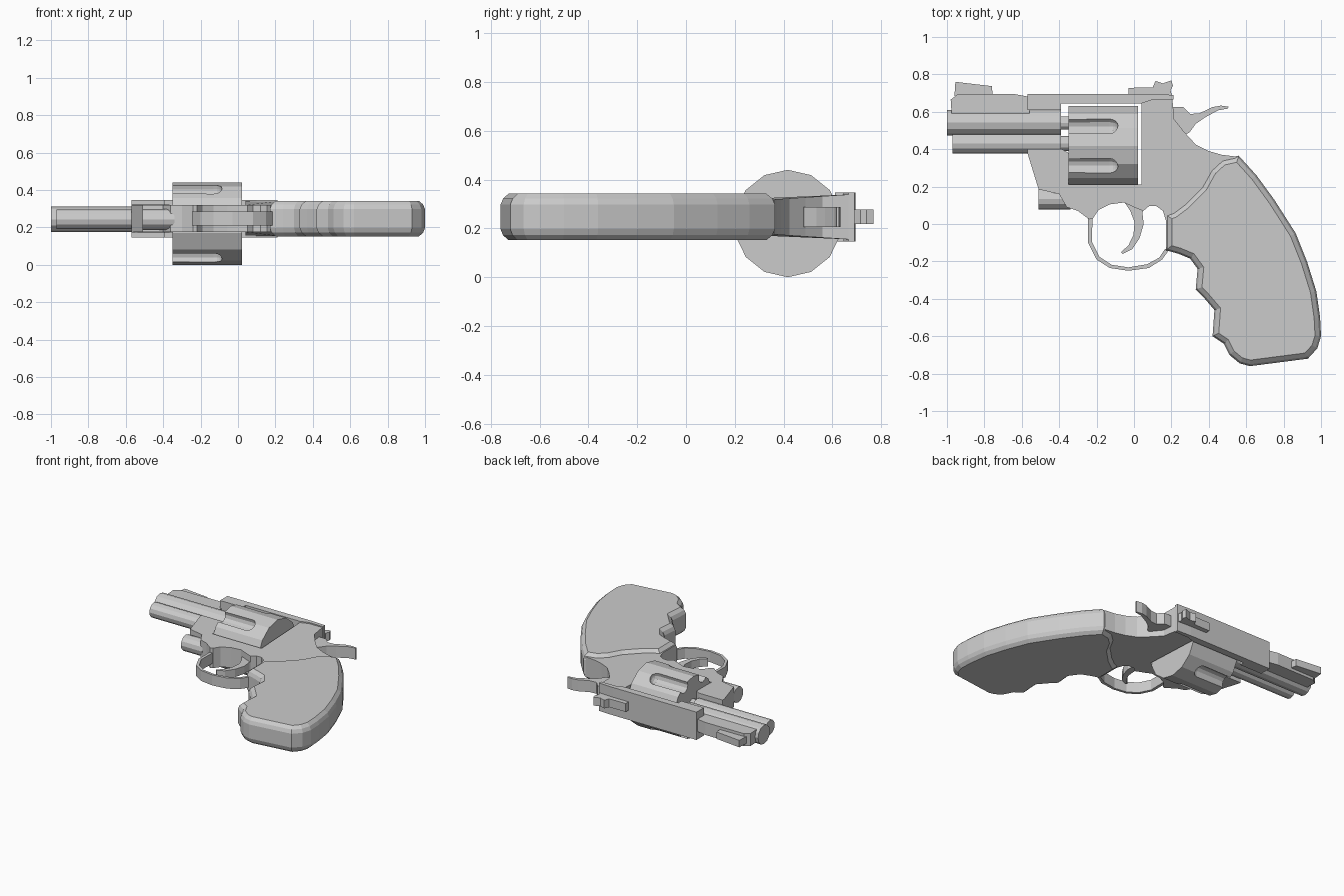
import bpy, bmesh
from math import sin, cos, pi
from mathutils import Matrix, Vector

ZC = 0.247  # mid-plane of the flat-lying gun


def finish(name, bm):
    bmesh.ops.recalc_face_normals(bm, faces=bm.faces)
    me = bpy.data.meshes.new(name)
    bm.to_mesh(me)
    bm.free()
    ob = bpy.data.objects.new(name, me)
    bpy.context.collection.objects.link(ob)
    return ob


def extrude(bm, coords, vec):
    face = bm.faces.new([bm.verts.new(c) for c in coords])
    new = bmesh.ops.extrude_face_region(bm, geom=[face])["geom"]
    bmesh.ops.translate(bm, vec=vec, verts=[v for v in new if isinstance(v, bmesh.types.BMVert)])
    bmesh.ops.recalc_face_normals(bm, faces=bm.faces)


def plate(name, pts, half, steps=(), taper=None):
    """Side profile extruded about the mid-plane; steps = (inset, rise) rounding the caps."""
    bm = bmesh.new()
    extrude(bm, [(x, y, ZC - half) for x, y in pts], (0, 0, 2 * half))
    for inset, rise in steps:
        bm.normal_update()
        for sign in (-1, 1):
            cap = max(bm.faces, key=lambda f: sign * f.calc_center_median().z)
            bmesh.ops.inset_region(bm, faces=[cap], thickness=inset, use_even_offset=True)
            for v in cap.verts:
                v.co.z += sign * rise
    if taper:
        for v in bm.verts:
            v.co.z = ZC + (v.co.z - ZC) * taper(v.co.y)
    return finish(name, bm)


def rod(name, x0, x1, y, z, r, n):
    bm = bmesh.new()
    ring = [(x0, y + r * sin(2 * pi * i / n), z + r * cos(2 * pi * i / n)) for i in range(n)]
    extrude(bm, ring, (x1 - x0, 0, 0))
    return finish(name, bm)


# barrel group
rod("barrel", -1.0, -0.39, 0.542, 0.243, 0.068, 12)
rod("ejector_shroud", -0.97, -0.39, 0.43, 0.243, 0.053, 12)
rod("barrel_throat", -0.40, -0.34, 0.54, 0.243, 0.036, 12)
rod("crane_pin", -0.40, -0.34, 0.43, 0.243, 0.04, 12)
rod("crane_hinge", -0.51, -0.34, 0.134, 0.243, 0.056, 12)
plate("barrel_rib", [(-0.975, 0.59), (-0.98, 0.665), (-0.945, 0.692), (-0.64, 0.695),
                     (-0.56, 0.68), (-0.56, 0.59)], 0.045)
plate("front_sight", [(-0.96, 0.685), (-0.955, 0.76), (-0.76, 0.737), (-0.755, 0.685)], 0.025)

# frame: widens toward the top strap
plate("frame", [
    (-0.57, 0.40), (-0.57, 0.38), (-0.51, 0.185), (-0.40, 0.16), (-0.36, 0.09), (-0.30, 0.07),
    (-0.24, 0.025), (-0.22, 0.03), (-0.19, 0.075), (-0.13, 0.105), (-0.055, 0.115), (0.0, 0.09),
    (0.05, 0.07), (0.08, 0.095), (0.12, 0.095), (0.155, 0.07), (0.17, 0.02), (0.17, -0.13),
    (0.28, -0.10), (0.40, 0.20), (0.55, 0.36), (0.47, 0.37), (0.40, 0.39), (0.33, 0.425),
    (0.27, 0.49), (0.215, 0.56), (0.205, 0.67), (0.04, 0.67), (0.04, 0.21), (-0.35, 0.21),
    (-0.35, 0.38), (-0.385, 0.40)], 0.072, taper=lambda y: 1 + max(0, y - 0.36) * 0.9)
plate("top_strap", [(-0.57, 0.61), (-0.57, 0.695), (0.10, 0.695), (0.21, 0.69), (0.21, 0.665),
                    (0.10, 0.665), (0.04, 0.645), (-0.39, 0.645), (-0.39, 0.61)], 0.10)
plate("rear_sight", [(-0.03, 0.68), (-0.03, 0.728), (0.10, 0.73), (0.115, 0.765), (0.155, 0.752),
                     (0.20, 0.768), (0.208, 0.74), (0.195, 0.715), (0.205, 0.68)], 0.03)

# trigger guard, trigger and hammer
plate("trigger_guard", [
    (-0.245, 0.035), (-0.245, -0.10), (-0.20, -0.19), (-0.13, -0.235), (-0.03, -0.25),
    (0.08, -0.235), (0.15, -0.19), (0.19, -0.135), (0.165, -0.135), (0.135, -0.18),
    (0.07, -0.215), (-0.03, -0.232), (-0.12, -0.218), (-0.185, -0.175), (-0.225, -0.095),
    (-0.222, 0.035)], 0.038)
plate("trigger", [
    (-0.06, 0.13), (-0.02, 0.07), (0.003, 0.01), (-0.003, -0.06), (-0.03, -0.115), (-0.07, -0.15),
    (-0.06, -0.16), (-0.01, -0.135), (0.03, -0.075), (0.052, 0.0), (0.045, 0.06), (0.07, 0.13)],
    0.028)
plate("hammer", [
    (0.19, 0.625), (0.265, 0.625), (0.30, 0.588), (0.35, 0.592), (0.42, 0.625), (0.465, 0.633),
    (0.505, 0.627), (0.503, 0.617), (0.45, 0.608), (0.38, 0.57), (0.33, 0.535), (0.295, 0.488),
    (0.25, 0.47), (0.19, 0.48)], 0.041)

# grip with finger grooves and rounded rims
plate("grip", [
    (0.17, 0.05), (0.17, -0.14), (0.24, -0.16), (0.30, -0.185), (0.34, -0.24), (0.33, -0.35),
    (0.37, -0.39), (0.43, -0.46), (0.42, -0.60), (0.48, -0.64), (0.51, -0.70), (0.565, -0.745),
    (0.62, -0.76), (0.93, -0.72), (0.98, -0.665), (1.0, -0.60), (0.995, -0.50), (0.975, -0.36),
    (0.925, -0.20), (0.865, -0.05), (0.75, 0.13), (0.655, 0.26), (0.56, 0.365), (0.47, 0.345),
    (0.41, 0.29), (0.36, 0.20), (0.27, 0.11), (0.21, 0.065)], 0.05,
    steps=((0.01, 0.025), (0.022, 0.02)))

# revolving cylinder with six round-ended flutes
CY, CZ, R = 0.417, 0.22, 0.22
drum = rod("cylinder_drum", -0.35, 0.022, CY, CZ, R, 14)
bm = bmesh.new()
for k in range(6):
    a = pi / 6 + k * pi / 3
    pos = Vector((-0.13, CY + 0.21 * sin(a), CZ + 0.21 * cos(a)))
    vs = bmesh.ops.create_uvsphere(bm, u_segments=12, v_segments=8, radius=0.045,
                                   matrix=Matrix.Rotation(pi / 2, 4, "Y"))["verts"]
    for v in vs:
        if v.co.x < -0.001:
            v.co.x -= 0.35
        v.co += pos
cutter = finish("flute_cutter", bm)
cutter.hide_render = True
mod = drum.modifiers.new("flutes", "BOOLEAN")
mod.operation = "DIFFERENCE"
mod.solver = "EXACT"
mod.object = cutter
bpy.context.view_layer.objects.active = drum
bpy.ops.object.modifier_apply(modifier=mod.name)
bpy.data.objects.remove(cutter)
